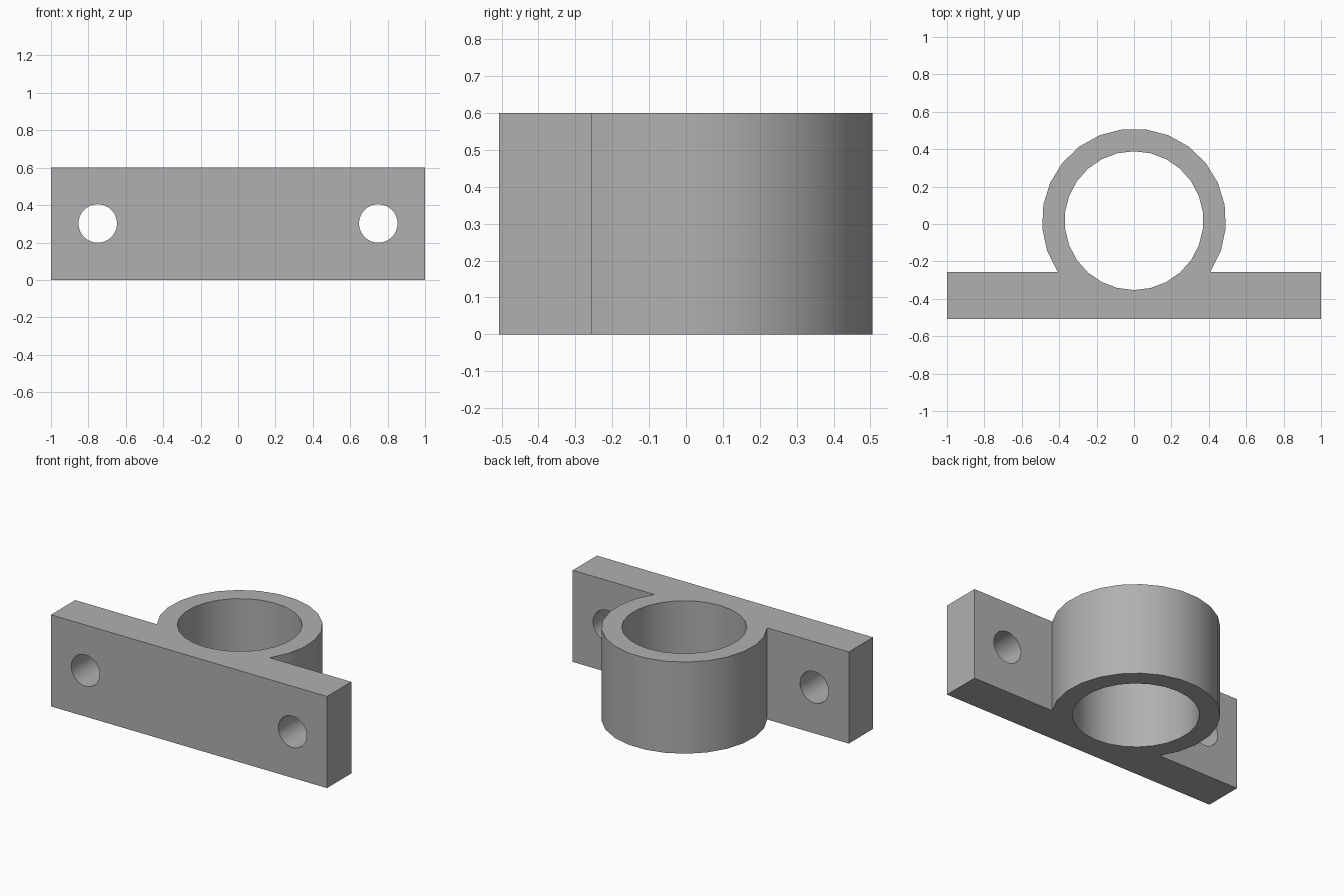
import bpy, bmesh
from math import radians, pi, sin, cos, asin

if "Cube" in bpy.data.objects:
    bpy.data.objects.remove(bpy.data.objects["Cube"])

HEIGHT = 0.60
BACK, FRONT = -0.256, -0.507      # faces of the mounting plate
RING_Y, R_OUT, R_IN = 0.018, 0.492, 0.371


def cutter(name, radius, depth, location, sides, rotation=(0, 0, 0)):
    bpy.ops.mesh.primitive_cylinder_add(vertices=sides, radius=radius, depth=depth,
                                        location=location, rotation=rotation)
    ob = bpy.context.object
    ob.name = name
    ob.hide_render = True
    return ob


# Bracket body: plate outline with the ring's outer arc, extruded upward
start = asin((BACK - RING_Y) / R_OUT)
steps = 17
outline = [(-1, FRONT), (1, FRONT), (1, BACK)]
for i in range(steps + 1):
    a = start + (pi - 2 * start) * i / steps
    outline.append((R_OUT * cos(a), RING_Y + R_OUT * sin(a)))
outline.append((-1, BACK))

bm = bmesh.new()
base = bm.faces.new([bm.verts.new((x, y, 0)) for x, y in outline])
ext = bmesh.ops.extrude_face_region(bm, geom=[base], use_keep_orig=True)
bmesh.ops.translate(bm, vec=(0, 0, HEIGHT),
                    verts=[v for v in ext["geom"] if isinstance(v, bmesh.types.BMVert)])
bmesh.ops.recalc_face_normals(bm, faces=bm.faces)
mesh = bpy.data.meshes.new("pipe_bracket")
bm.to_mesh(mesh)
bm.free()
bracket = bpy.data.objects.new("pipe_bracket", mesh)
bpy.context.collection.objects.link(bracket)

# Dark grey finish
grey = bpy.data.materials.new("dark_grey")
grey.diffuse_color = (0.435, 0.435, 0.44, 1)
grey.use_nodes = True
grey.node_tree.nodes["Principled BSDF"].inputs["Base Color"].default_value = grey.diffuse_color
mesh.materials.append(grey)

# Pipe bore and the two screw holes
cutters = [cutter("bore_cutter", R_IN, 2, (0, RING_Y, HEIGHT / 2), 26)]
for side in (-1, 1):
    cutters.append(cutter("screw_hole_cutter", 0.103, 0.6,
                          (side * 0.75, (FRONT + BACK) / 2, 0.302), 32, (radians(90), 0, 0)))

bpy.ops.object.select_all(action='DESELECT')
bpy.context.view_layer.objects.active = bracket
bracket.select_set(True)
for c in cutters:
    c.data.materials.append(grey)
    mod = bracket.modifiers.new(c.name, 'BOOLEAN')
    mod.operation = 'DIFFERENCE'
    mod.solver = 'EXACT'
    mod.object = c
    bpy.ops.object.modifier_apply(modifier=mod.name)
for c in cutters:
    bpy.data.objects.remove(c)

# Smooth curved walls, sharp edges elsewhere
bpy.ops.object.shade_smooth_by_angle(angle=radians(30))
